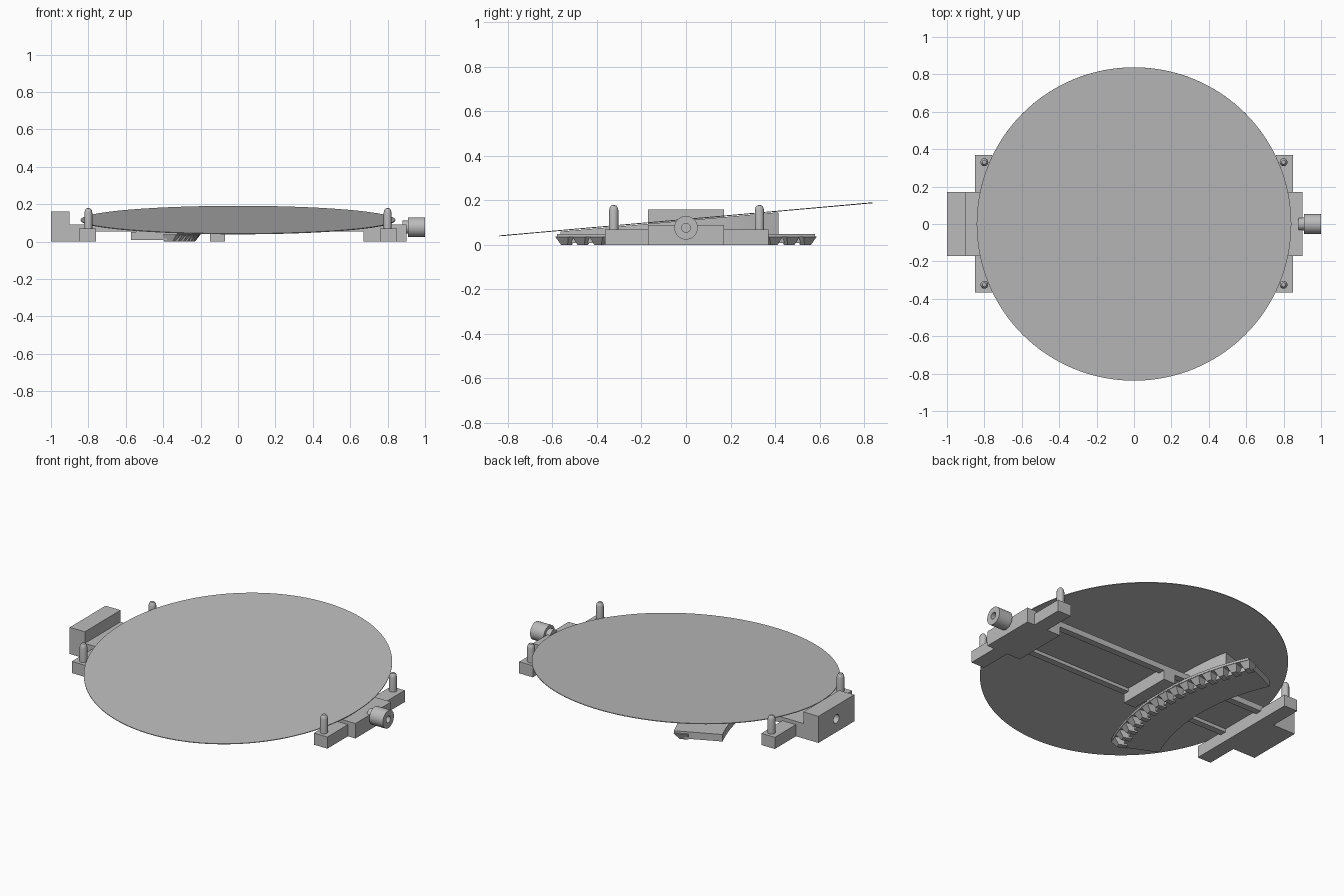
import bpy, bmesh, math
from mathutils import Matrix, Vector

cube = bpy.data.objects.get("Cube")
if cube:
    bpy.data.objects.remove(cube, do_unlink=True)

grey = bpy.data.materials.new("plain grey")
grey.use_nodes = True
COLOUR = (0.5, 0.5, 0.5, 1)
grey.diffuse_color = COLOUR
grey.node_tree.nodes["Principled BSDF"].inputs["Base Color"].default_value = COLOUR

TILT = math.atan(0.0745 / 0.84)
MID_Z = 0.115


def finish(name, bm, smooth=False):
    bmesh.ops.recalc_face_normals(bm, faces=bm.faces)
    mesh = bpy.data.meshes.new(name)
    bm.to_mesh(mesh)
    bm.free()
    mesh.materials.append(grey)
    ob = bpy.data.objects.new(name, mesh)
    bpy.context.collection.objects.link(ob)
    if smooth:
        bpy.ops.object.select_all(action='DESELECT')
        ob.select_set(True)
        bpy.context.view_layer.objects.active = ob
        bpy.ops.object.shade_smooth_by_angle(angle=math.radians(35))
    return ob


def prism(name, outline, z0, z1):
    """Extrude an xy outline; z1 may be a function of y."""
    top = z1 if callable(z1) else (lambda y: z1)
    bm = bmesh.new()
    low = [bm.verts.new((x, y, z0)) for x, y in outline]
    high = [bm.verts.new((x, y, top(y))) for x, y in outline]
    bm.faces.new(low[::-1])
    bm.faces.new(high)
    n = len(outline)
    for i in range(n):
        j = (i + 1) % n
        bm.faces.new((low[i], low[j], high[j], high[i]))
    return finish(name, bm)


def box(name, x0, x1, y0, y1, z0, z1):
    return prism(name, [(x0, y0), (x1, y0), (x1, y1), (x0, y1)], z0, z1)


def lathe(name, profile, matrix, steps=32):
    """Spin (radius, height) points round the z axis, then place."""
    bm = bmesh.new()
    vs = [bm.verts.new((r, 0, h)) for r, h in profile]
    es = [bm.edges.new(p) for p in zip(vs, vs[1:])]
    bmesh.ops.spin(bm, geom=vs + es, axis=(0, 0, 1), cent=(0, 0, 0),
                   angle=math.tau, steps=steps)
    bmesh.ops.remove_doubles(bm, verts=bm.verts, dist=1e-5)
    bm.transform(matrix)
    return finish(name, bm, smooth=True)


# Thin tilted disc
bm = bmesh.new()
bmesh.ops.create_cone(bm, cap_ends=True, segments=128, radius1=0.841,
                      radius2=0.841, depth=0.004)
bm.transform(Matrix.Translation((0, 0, MID_Z)) @ Matrix.Rotation(TILT, 4, 'X'))
finish("tilted_disc", bm)

# End supports: centre block with two wings, each wing carrying a round-nosed pin
pin_profile = [(0, 0.06), (0.021, 0.06), (0.021, 0.155), (0.018, 0.168),
               (0.011, 0.177), (0, 0.18)]
for side, word in ((-1, "right"), (1, "left")):
    inner, outer = sorted((side * 0.76, side * 0.85))
    box(word + "_wing_bar", inner, outer, -0.365, 0.37, 0, 0.07)
    for y, end in ((-0.325, "front"), (0.33, "back")):
        lathe(f"{word}_{end}_pin", pin_profile,
              Matrix.Translation((side * 0.8, y, 0)), 20)
box("left_centre_block", 0.67, 0.9, -0.17, 0.17, 0, 0.09)
box("right_centre_block", -0.91, -0.76, -0.17, 0.17, 0, 0.09)

# Tall end block with a drilled socket
block = box("right_end_block", -1, -0.9, -0.17, 0.17, 0, 0.16)
along_x = Matrix.Rotation(math.pi / 2, 4, 'Y')
drill = lathe("socket_cutter", [(0, -0.05), (0.026, -0.05), (0.026, 0.05), (0, 0.05)],
              Matrix.Translation((-1, 0, 0.08)) @ along_x, 24)
drill.hide_render = True
drill.hide_viewport = True
cut = block.modifiers.new("socket", 'BOOLEAN')
cut.operation = 'DIFFERENCE'
cut.object = drill

# Knob with a hollow centre on a short shaft
lathe("knob", [(0, -0.02), (0.035, -0.02), (0.035, 0.01), (0.053, 0.01), (0.053, 0.1),
               (0.02, 0.1), (0.02, 0.05), (0, 0.05)],
      Matrix.Translation((0.9, 0, 0.077)) @ along_x)

# Long rails joining the supports, with a cross foot
for y0, y1, word in ((0.13, 0.17, "back"), (-0.17, -0.13, "front")):
    box(word + "_rail", -0.8, 0.7, y0, y1, 0.055, 0.09)
box("rail_web", -0.8, 0.7, -0.13, 0.13, 0.075, 0.088)
box("cross_foot", -0.15, -0.07, -0.17, 0.17, 0, 0.08)

# Curved rack: an arc band, a wedge up to the disc and bevelled teeth
CX, R_OUT, R_IN = -1.6, 1.37, 1.13


def arc_band(r_in, r_out, a0, a1, steps=32):
    angles = [a0 + (a1 - a0) * i / steps for i in range(steps + 1)]
    polar = lambda r, a: (CX + r * math.cos(a), r * math.sin(a))
    return [polar(r_out, a) for a in angles] + [polar(r_in, a) for a in reversed(angles)]


SPAN = math.radians(24.5)
prism("rack_band", arc_band(R_IN, R_OUT - 0.03, -SPAN, SPAN), 0.008, 0.05)
prism("rack_rim", arc_band(R_OUT - 0.04, R_OUT + 0.03, -SPAN, SPAN), 0.035, 0.05)
prism("rack_wedge", arc_band(R_IN + 0.03, R_OUT - 0.01, -SPAN, math.radians(17.8)),
      0.045, lambda y: MID_Z - 0.005 + y * math.tan(TILT))

TEETH = 15
bm = bmesh.new()
for i in range(TEETH):
    a = SPAN * 0.96 * (2 * i / (TEETH - 1) - 1)
    ret = bmesh.ops.create_cube(bm, size=1)
    for v in ret["verts"]:
        tip = v.co.z < 0
        half = 0.016 if tip else 0.032
        r = R_OUT - 0.05 if v.co.x < 0 else R_OUT + (0.0 if tip else 0.03)
        v.co = Vector((r, math.copysign(half, v.co.y), 0.0 if tip else 0.038))
    bmesh.ops.transform(bm, verts=ret["verts"],
                        matrix=Matrix.Translation((CX, 0, 0)) @ Matrix.Rotation(a, 4, 'Z'))
finish("rack_teeth", bm)
